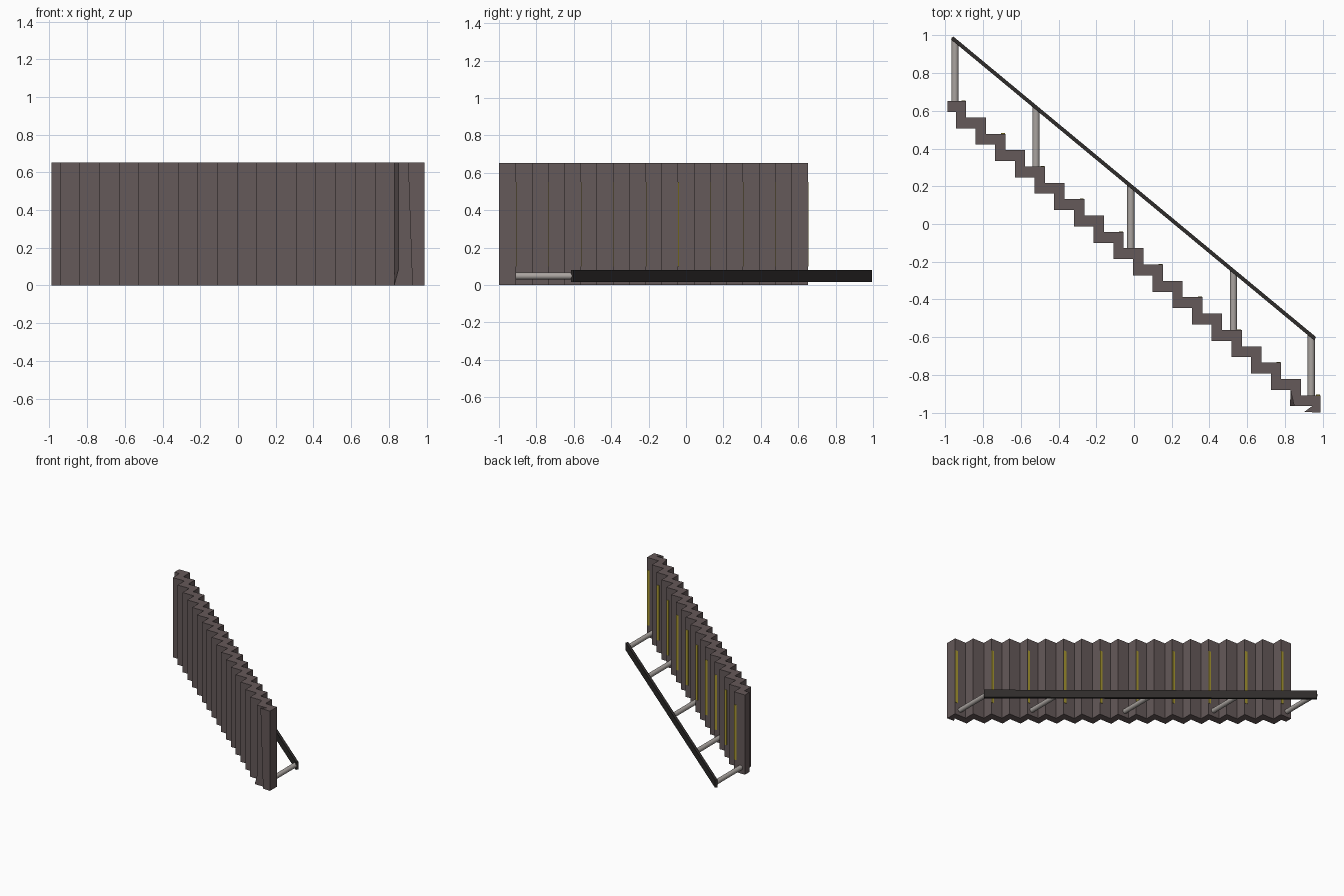
import bpy, bmesh, math
from mathutils import Vector, Matrix

if "Cube" in bpy.data.objects:
    bpy.data.objects.remove(bpy.data.objects["Cube"])

STEPS, DX, DY, TOP = 19, 0.1044, 0.0867, 0.652


def material(name, rgb):
    m = bpy.data.materials.new(name)
    m.diffuse_color = (*rgb, 1)
    m.use_nodes = True
    m.node_tree.nodes["Principled BSDF"].inputs["Base Color"].default_value = m.diffuse_color
    return m


stone = material("brown stone", (0.13, 0.10, 0.10))
steel = material("grey steel", (0.40, 0.37, 0.35))
dark = material("dark rail", (0.028, 0.025, 0.024))
yellow = material("yellow strip", (0.40, 0.32, 0.03))


def finish(bm, name, mat):
    bmesh.ops.recalc_face_normals(bm, faces=bm.faces)
    me = bpy.data.meshes.new(name)
    bm.to_mesh(me)
    bm.free()
    me.materials.append(mat)
    ob = bpy.data.objects.new(name, me)
    bpy.context.collection.objects.link(ob)
    return ob


def box(name, lo, hi, mat):
    bm = bmesh.new()
    lo, hi = Vector(lo), Vector(hi)
    bmesh.ops.create_cube(bm, size=1, matrix=Matrix.Translation((lo + hi) / 2)
                          @ Matrix.Diagonal((*(hi - lo), 1)))
    return finish(bm, name, mat)


def nose(i):
    return -0.89 + DX * i, TOP - DY * i


# Stair profile: treads along the +y side, zigzag soffit along the -y side
def profile(notch_x, foot_x):
    pts = [(-0.99, TOP)]
    for i in range(STEPS):
        x, y = nose(i)
        pts += [(x, y), (x, y - DY if i < STEPS - 1 else -1.0)]
    pts += [(foot_x, -0.997), (0.945, -0.966), (notch_x, -0.966)]
    for i in reversed(range(STEPS - 1)):
        x, y = -0.945 + DX * i, 0.594 - DY * i
        if i < STEPS - 2:
            pts.append((x, y - DY))
        pts.append((x, y))
    pts.append((-0.99, 0.594))
    return pts


# Stair body lofted through three levels (the foot is slightly chipped)
bm = bmesh.new()
rings = []
for z, nx, fx in ((0, 0.828, 0.925), (0.08, 0.85, 0.922), (TOP, 0.85, 0.902)):
    rings.append([bm.verts.new((x, y, z)) for x, y in profile(nx, fx)])
n = len(rings[0])
for a, b in zip(rings, rings[1:]):
    for k in range(n):
        bm.faces.new((a[k], a[(k + 1) % n], b[(k + 1) % n], b[k]))
bm.faces.new(rings[0])
bm.faces.new(rings[-1])
finish(bm, "stair_body", stone)

# Yellow strips at the nosing of every second tread
for i in range(0, STEPS, 2):
    x, y = nose(i)
    box(f"nosing_strip_{i}", (x - 0.024, y - 0.002, 0.10), (x - 0.003, y + 0.003, 0.55), yellow)

# Handrail
p, q = Vector((-0.965, 0.987, 0.048)), Vector((0.96, -0.608, 0.048))
d = q - p
rail = box("handrail", (-d.length / 2, -0.010, -0.032), (d.length / 2, 0.010, 0.032), dark)
rail.location = (p + q) / 2
rail.rotation_euler.z = math.atan2(d.y, d.x)

# Round posts from tread to rail
for k, (x, step) in enumerate(((-0.95, 0), (-0.52, 4), (-0.017, 9), (0.527, 14), (0.94, 18))):
    y0 = nose(step)[1] - 0.005
    y1 = p.y + (x - p.x) * d.y / d.x
    bm = bmesh.new()
    bmesh.ops.create_cone(bm, cap_ends=True, segments=24, radius1=0.019, radius2=0.019, depth=y1 - y0,
                          matrix=Matrix.Translation((x, (y0 + y1) / 2, 0.048))
                          @ Matrix.Rotation(math.radians(90), 4, 'X'))
    # mitre the upper end to the slope of the rail
    for v in bm.verts:
        if v.co.y > (y0 + y1) / 2:
            v.co.y += (v.co.x - x) * d.y / d.x
    for f in bm.faces:
        f.smooth = len(f.verts) == 4
    finish(bm, f"post_{k}", steel)
